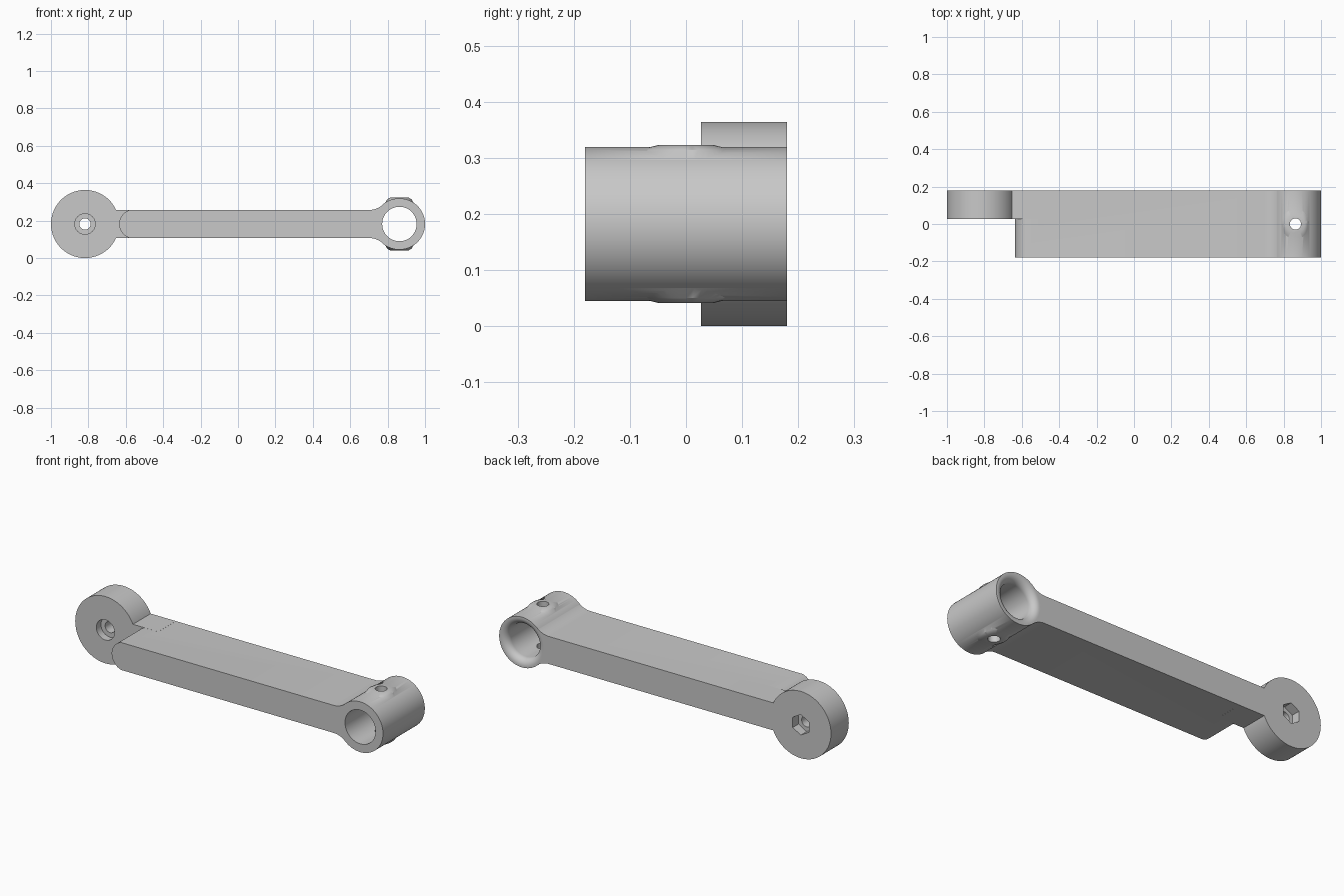
import bpy
import bmesh
from math import sin, cos, pi, atan2, hypot
from mathutils import Matrix

cube = bpy.data.objects.get("Cube")
if cube:
    bpy.data.objects.remove(cube, do_unlink=True)

grey = bpy.data.materials.new("light grey")
grey.use_nodes = True
grey.diffuse_color = (0.58, 0.58, 0.58, 1)
grey.node_tree.nodes["Principled BSDF"].inputs["Base Color"].default_value = grey.diffuse_color

MID = 0.182            # height of the arm's centre line
HALF = 0.18            # half depth of the arm
BAR = 0.075            # half thickness of the bar
DISC_X, DISC_R, DISC_Y = -0.818, 0.182, 0.027
TUBE_X, TUBE_R, BORE_R = 0.863, 0.137, 0.092


def make_object(name, bm):
    bmesh.ops.recalc_face_normals(bm, faces=bm.faces)
    mesh = bpy.data.meshes.new(name)
    bm.to_mesh(mesh)
    bm.free()
    mesh.materials.append(grey)
    obj = bpy.data.objects.new(name, mesh)
    bpy.context.collection.objects.link(obj)
    return obj


def extrude_y(name, outline, y0, y1):
    """Extrude an (x, z) outline along y."""
    bm = bmesh.new()
    face = bm.faces.new([bm.verts.new((x, y0, z)) for x, z in outline])
    grown = bmesh.ops.extrude_face_region(bm, geom=[face])["geom"]
    verts = [g for g in grown if isinstance(g, bmesh.types.BMVert)]
    bmesh.ops.translate(bm, verts=verts, vec=(0, y1 - y0, 0))
    return make_object(name, bm)


def arc(cx, cz, r, a0, a1, steps):
    return [(cx + r * cos(a0 + (a1 - a0) * i / steps),
             cz + r * sin(a0 + (a1 - a0) * i / steps)) for i in range(steps + 1)]


def disc(name, x, r, y0, y1, sides=96):
    turn = pi / 2
    return extrude_y(name, arc(x, MID, r, turn, turn + 2 * pi, sides)[:-1], y0, y1)


def lathe(name, rings, sides, matrix):
    """Stack rings of (radius_x, radius_y, height), then place them."""
    bm = bmesh.new()
    loops = [[bm.verts.new((rx * cos(2 * pi * i / sides), ry * sin(2 * pi * i / sides), h))
              for i in range(sides)] for rx, ry, h in rings]
    for low, high in zip(loops, loops[1:]):
        for i in range(sides):
            j = (i + 1) % sides
            bm.faces.new((low[i], low[j], high[j], high[i]))
    bm.faces.new(loops[0])
    bm.faces.new(loops[-1])
    bm.transform(matrix)
    return make_object(name, bm)


def combine(target, tool, operation):
    mod = target.modifiers.new(operation.lower(), 'BOOLEAN')
    mod.operation = operation
    mod.solver = 'EXACT'
    mod.object = tool
    bpy.context.view_layer.objects.active = target
    bpy.ops.object.modifier_apply(modifier=mod.name)
    bpy.data.objects.remove(tool, do_unlink=True)


# Bar with a rounded left end and fillets flowing into the tube
fillet_r, fillet_x = 0.112, 0.70
fillet_z = MID + BAR + fillet_r
touch = atan2(MID - fillet_z, TUBE_X - fillet_x)
upper = arc(fillet_x, fillet_z, fillet_r, -pi / 2, touch, 14)
lower = [(x, 2 * MID - z) for x, z in reversed(upper)]
end_r, end_x = 0.0773, -0.558
lean = atan2(BAR, -0.02)
end = arc(end_x, MID, end_r, 2 * pi - lean, lean, 32)
arm = extrude_y("link_arm", upper + [(TUBE_X, MID)] + lower + end, -HALF, HALF)

# Neck, pivot disc and tube
neck = [(-0.75, MID - BAR), (-0.5, MID - BAR), (-0.5, MID + BAR), (-0.75, MID + BAR)]
combine(arm, extrude_y("neck", neck, DISC_Y, HALF), 'UNION')
combine(arm, disc("pivot_disc", DISC_X, DISC_R, DISC_Y, HALF), 'UNION')
combine(arm, disc("tube", TUBE_X, TUBE_R, -HALF, HALF), 'UNION')

# Screw bosses above and below the tube
for side in (1, -1):
    place = Matrix.Translation((TUBE_X, 0, MID)) @ Matrix.Diagonal((1, 1, side, 1))
    rings = [(0.085, 0.14, 0.098), (0.065, 0.085, 0.132), (0.05, 0.05, 0.1405)]
    combine(arm, lathe("screw_boss", rings, 48, place), 'UNION')

# Tube bore, rounded open at the back
flare = 0.038
profile = [(BORE_R, BORE_R, -0.3)]
for i in range(11):
    t = pi / 2 * i / 10
    r = BORE_R + flare * (1 - cos(t))
    profile.append((r, r, HALF - flare + flare * sin(t)))
profile.append((r, r, 0.3))
along_y = Matrix.Translation((TUBE_X, 0, MID)) @ Matrix.Rotation(-pi / 2, 4, 'X')
combine(arm, lathe("bore_cutter", profile, 96, along_y), 'DIFFERENCE')

# Screw hole down through the tube
hole = [(0.03, 0.03, -0.3), (0.03, 0.03, 0.3)]
combine(arm, lathe("screw_cutter", hole, 32, Matrix.Translation((TUBE_X, 0, MID))), 'DIFFERENCE')

# Pivot hole with a round recess in front and a hexagonal one behind
combine(arm, disc("pivot_cutter", DISC_X, 0.03, -0.3, 0.3, 32), 'DIFFERENCE')
combine(arm, disc("recess_cutter", DISC_X, 0.055, -0.3, DISC_Y + 0.04, 48), 'DIFFERENCE')
combine(arm, disc("hex_cutter", DISC_X, 0.056, HALF - 0.05, 0.3, 6), 'DIFFERENCE')

# Smooth rounded walls, keep edges sharp
bpy.ops.object.select_all(action='DESELECT')
arm.select_set(True)
bpy.context.view_layer.objects.active = arm
bpy.ops.object.shade_smooth_by_angle(angle=pi / 6)
